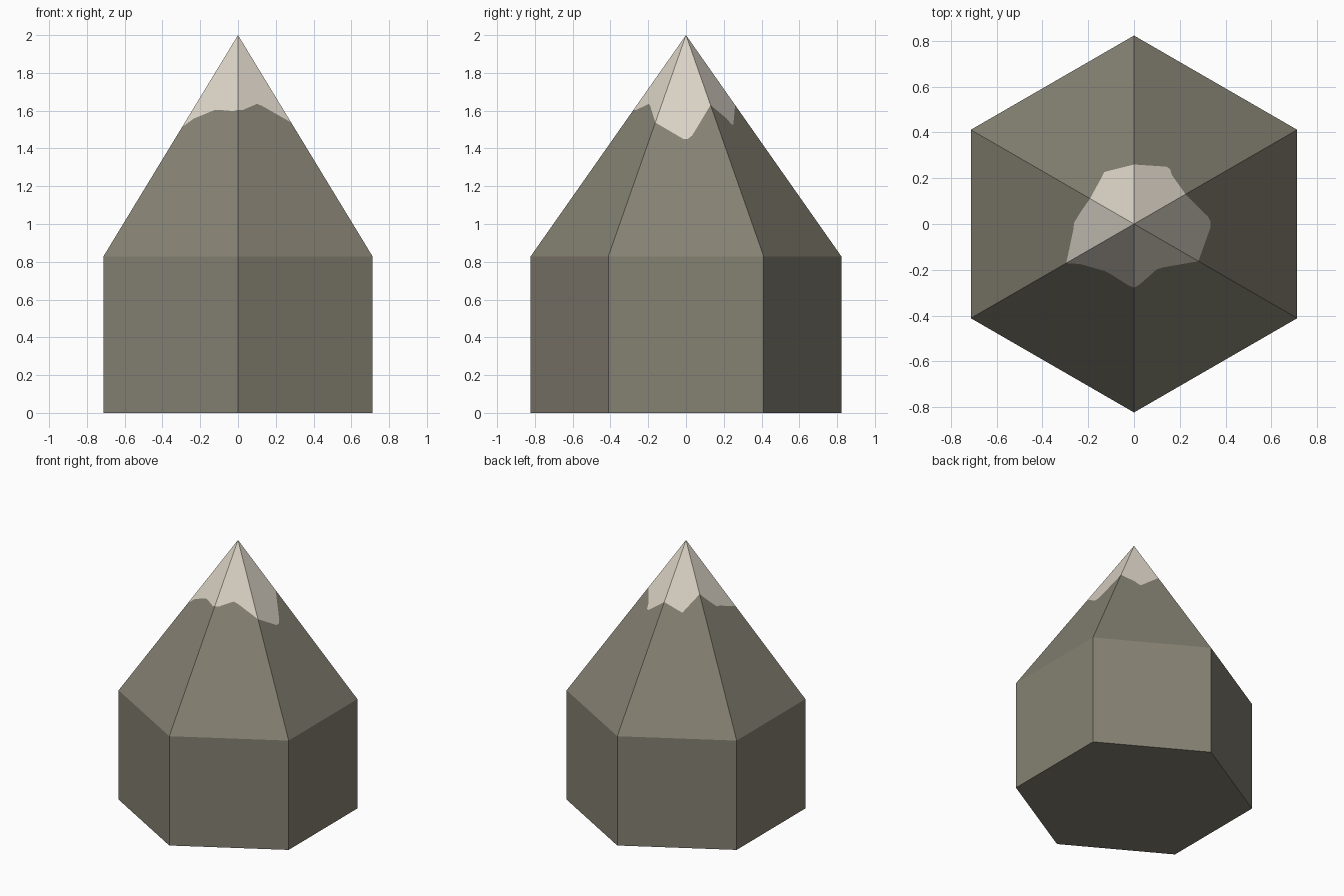
import bpy, bmesh, math
from mathutils import Vector

if "Cube" in bpy.data.objects:
    bpy.data.objects.remove(bpy.data.objects["Cube"])

R, SHOULDER, TOP = 0.823, 0.828, 2.0
APOTHEM = R * math.cos(math.radians(30))


def material(name, rgb):
    m = bpy.data.materials.new(name)
    m.diffuse_color = (*rgb, 1)
    m.use_nodes = True
    m.node_tree.nodes["Principled BSDF"].inputs["Base Color"].default_value = m.diffuse_color
    return m


rock = material("grey rock", (0.235, 0.218, 0.17))
snow = material("cream snow", (0.70, 0.645, 0.56))


def polar(r, deg, z):
    a = math.radians(deg)
    return Vector((r * math.cos(a), r * math.sin(a), z))


def on_slope(x, y):
    # lift a plan point onto the six-sided pyramid
    d = max(x * math.cos(math.radians(60 * k)) + y * math.sin(math.radians(60 * k))
            for k in range(6))
    return Vector((x, y, TOP - (TOP - SHOULDER) * d / APOTHEM))


# snow line: radius on each ridge (from -30 degrees, anticlockwise) ...
ridge = [0.325, 0.26, 0.26, 0.222, 0.342, 0.278]
# ... and plan points between the ridges
between = [
    [(0.334, -0.015), (0.334, 0.01), (0.323, 0.033)],
    [(0.165, 0.215), (0.158, 0.24), (0.143, 0.25), (0.12, 0.252)],
    [(-0.10, 0.235), (-0.13, 0.227), (-0.138, 0.21)],
    [(-0.235, 0.05), (-0.262, 0.005), (-0.264, -0.02)],
    [(-0.235, -0.175), (-0.127, -0.206), (-0.105, -0.217), (-0.025, -0.268)],
    [(0.025, -0.264), (0.10, -0.198), (0.125, -0.19)],
]

bm = bmesh.new()
apex = bm.verts.new((0, 0, TOP))
foot = [bm.verts.new(polar(R, 60 * k - 30, 0)) for k in range(6)]
shoulder = [bm.verts.new(polar(R, 60 * k - 30, SHOULDER)) for k in range(6)]
line = []
for k in range(6):
    p = polar(ridge[k], 60 * k - 30, 0)
    line.append(bm.verts.new(on_slope(p.x, p.y)))

# bottom, walls, rock slopes and snow cap
bm.faces.new(foot[::-1])
for k in range(6):
    n = (k + 1) % 6
    bm.faces.new((foot[k], foot[n], shoulder[n], shoulder[k]))
    mid = [bm.verts.new(on_slope(x, y)) for x, y in between[k]]
    edge = [line[k], *mid, line[n]]
    bm.faces.new([shoulder[k], shoulder[n]] + edge[::-1])
    bm.faces.new(edge + [apex]).material_index = 1

bm.normal_update()
mesh = bpy.data.meshes.new("snowy_peak")
bm.to_mesh(mesh)
bm.free()
mesh.materials.append(rock)
mesh.materials.append(snow)
bpy.context.collection.objects.link(bpy.data.objects.new("snowy_peak", mesh))
